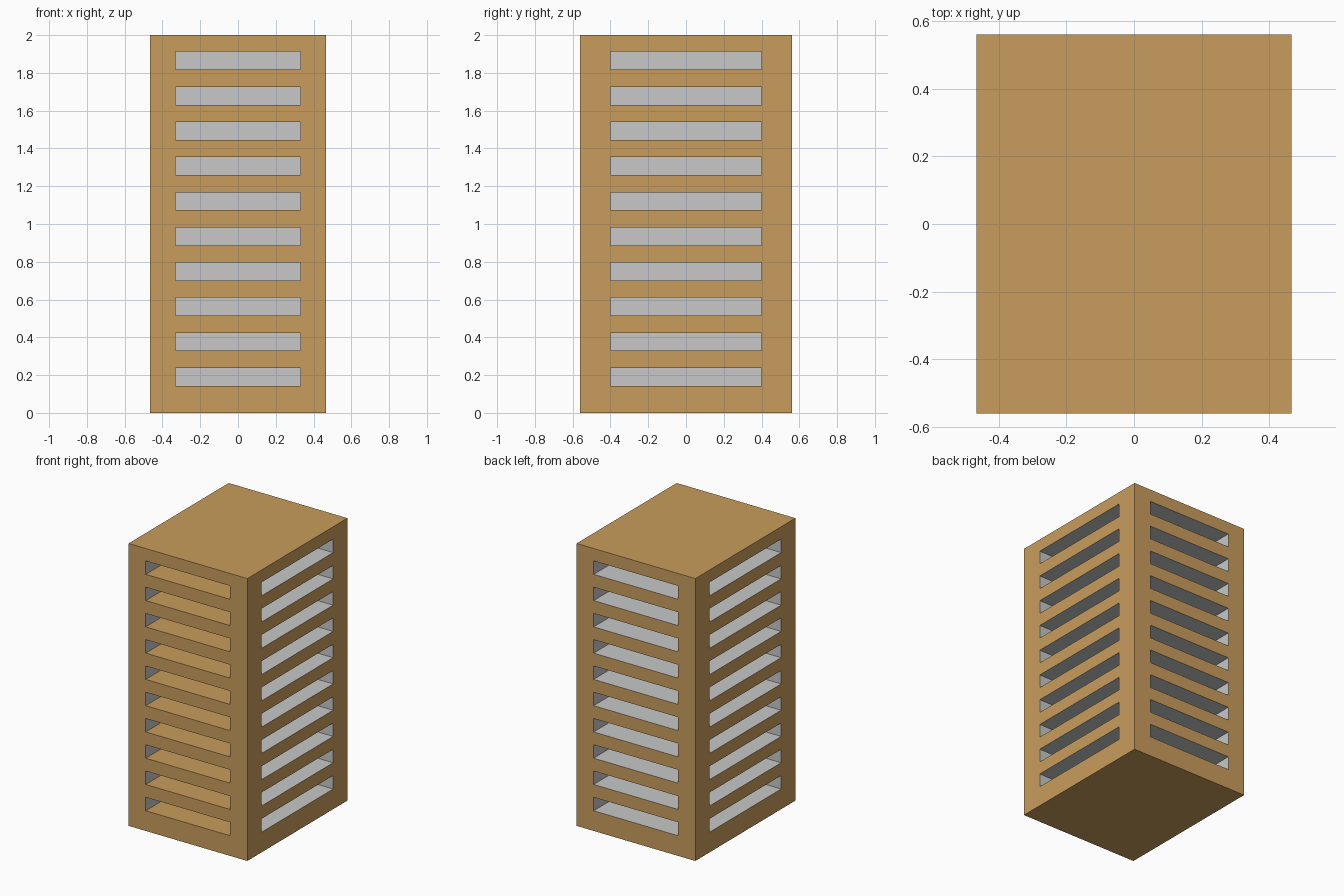
import bpy, bmesh
from mathutils import Vector

default = bpy.data.objects.get("Cube")
if default:
    bpy.data.objects.remove(default, do_unlink=True)


def material(name, colour):
    mat = bpy.data.materials.new(name)
    mat.use_nodes = True
    mat.diffuse_color = colour
    mat.node_tree.nodes["Principled BSDF"].inputs["Base Color"].default_value = colour
    return mat


# Overall half sizes, window half widths and recess depths
HALF = Vector((0.465, 0.56, 1.0))
WINDOW = Vector((0.331, 0.4, 0))
DEPTH = Vector((0.13, 0.17, 0))
FLOORS, SILL, PITCH, OPENING = 10, 0.143, 0.186, 0.095

# Tower block
bm = bmesh.new()
bmesh.ops.create_cube(bm, size=2)
for v in bm.verts:
    v.co = Vector(a * b for a, b in zip(v.co, HALF)) + Vector((0, 0, HALF.z))


def cut(axis, position):
    normal = Vector((0, 0, 0))
    normal[axis] = 1
    geom = bm.verts[:] + bm.edges[:] + bm.faces[:]
    bmesh.ops.bisect_plane(bm, geom=geom, plane_co=normal * position, plane_no=normal)


# Window outlines
for axis in (0, 1):
    for side in (-1, 1):
        cut(axis, side * WINDOW[axis])
for i in range(FLOORS):
    cut(2, SILL + i * PITCH)
    cut(2, SILL + i * PITCH + OPENING)
bm.normal_update()


def is_window(face):
    c = face.calc_center_median()
    along = 0 if abs(face.normal.y) > 0.5 else 1
    level = (c.z - SILL) % PITCH
    return (abs(face.normal.z) < 0.5 and abs(c[along]) < WINDOW[along]
            and SILL < c.z < SILL + FLOORS * PITCH - 0.05 and level < OPENING)


# Recess every window
for face in [f for f in bm.faces if is_window(f)]:
    inward = Vector(-n * d for n, d in zip(face.normal, DEPTH))
    panes = bmesh.ops.extrude_discrete_faces(bm, faces=[face])["faces"]
    bmesh.ops.translate(bm, vec=inward, verts=panes[0].verts[:])
bmesh.ops.recalc_face_normals(bm, faces=bm.faces[:])
bm.normal_update()

# Grey inside the recesses, except the front sills
for face in bm.faces:
    c = face.calc_center_median()
    inside = (abs(c.x) < HALF.x - 0.01 and abs(c.y) < HALF.y - 0.01
              and 0.01 < c.z < 2 * HALF.z - 0.01)
    front_sill = face.normal.z > 0.5 and c.y < -WINDOW.y
    face.material_index = int(inside and not front_sill)

mesh = bpy.data.meshes.new("tower_block")
bm.to_mesh(mesh)
bm.free()
mesh.materials.append(material("tan_wall", (0.584, 0.337, 0.107, 1)))
mesh.materials.append(material("grey_window", (0.57, 0.58, 0.575, 1)))
tower = bpy.data.objects.new("tower_block", mesh)
bpy.context.collection.objects.link(tower)
